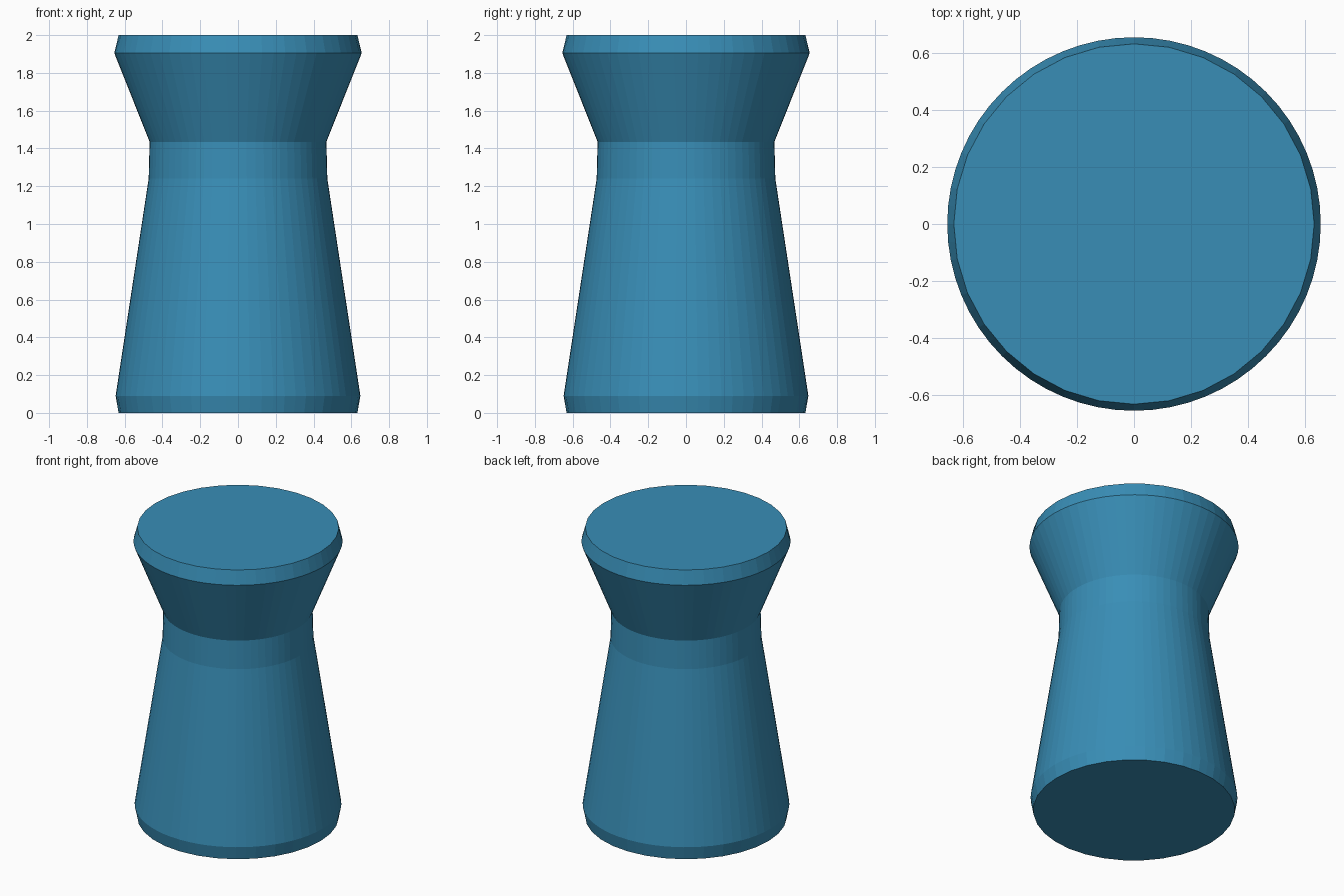
import bpy, bmesh, math

if "Cube" in bpy.data.objects:
    bpy.data.objects.remove(bpy.data.objects["Cube"])

SIDES = 64
# Side profile: radius, height
PROFILE = [(0.632, 0.0), (0.648, 0.09), (0.473, 1.24),
           (0.468, 1.435), (0.655, 1.905), (0.632, 2.0)]


def make_ring(bm, radius, z, coarse):
    """Ring of vertices; a coarse ring lies on a polygon with half the sides."""
    ring = []
    for i in range(SIDES):
        a = 2 * math.pi * i / SIDES
        r = radius * math.cos(2 * math.pi / SIDES) if coarse and i % 2 else radius
        ring.append(bm.verts.new((r * math.cos(a), r * math.sin(a), z)))
    return ring


bm = bmesh.new()
last = len(PROFILE) - 1
rings = [make_ring(bm, r, z, k in (0, last)) for k, (r, z) in enumerate(PROFILE)]

# Side walls
for low, high in zip(rings, rings[1:]):
    for i in range(SIDES):
        j = (i + 1) % SIDES
        bm.faces.new((low[i], low[j], high[j], high[i]))

# Flat bottom and top
bm.faces.new(rings[0][::-1])
bm.faces.new(rings[-1])

mesh = bpy.data.meshes.new("flared_pedestal")
bm.to_mesh(mesh)
bm.free()
pedestal = bpy.data.objects.new("flared_pedestal", mesh)
bpy.context.collection.objects.link(pedestal)

# Blue finish
blue = bpy.data.materials.new("blue")
blue.diffuse_color = (0.04, 0.27, 0.47, 1)
blue.use_nodes = True
blue.node_tree.nodes["Principled BSDF"].inputs["Base Color"].default_value = blue.diffuse_color
mesh.materials.append(blue)
